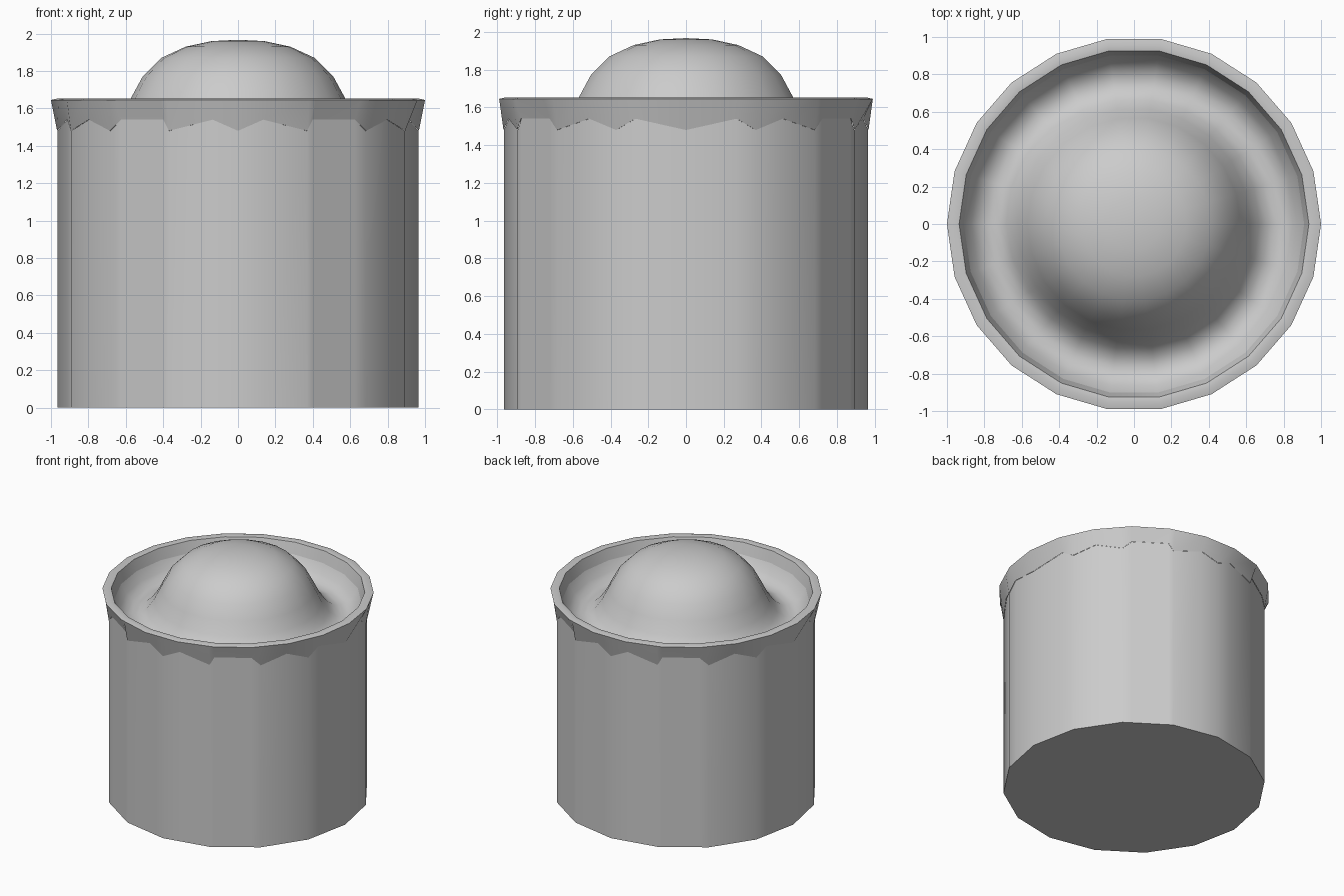
import bpy, bmesh
from math import cos, sin, pi

if "Cube" in bpy.data.objects:
    bpy.data.objects.remove(bpy.data.objects["Cube"])

UNIT = 2 * pi / 176          # common step of a 16-gon (11) and a 22-gon (8)
SIXTEEN = set(range(0, 176, 11))
TWENTYTWO = set(range(0, 176, 8))
MERGED = sorted(SIXTEEN | TWENTYTWO)


def ring(steps, radius, z, sides_step):
    """Points on a regular polygon outline; z may be a function of the step."""
    pts = []
    for s in steps:
        off = (s % sides_step) - sides_step / 2
        r = radius * cos(sides_step / 2 * UNIT) / cos(off * UNIT)
        pts.append((r * cos(s * UNIT), r * sin(s * UNIT), z(s) if callable(z) else z))
    return pts


def skin(name, rings, cap_start=False, apex=None):
    bm = bmesh.new()
    vr = [[bm.verts.new(p) for p in r] for r in rings]
    n = len(vr[0])
    for a, b in zip(vr, vr[1:]):
        for i in range(n):
            j = (i + 1) % n
            bm.faces.new((a[i], a[j], b[j], b[i]))
    if cap_start:
        bm.faces.new(vr[0][::-1])
    if apex is not None:
        top = bm.verts.new((0, 0, apex))
        for i in range(n):
            bm.faces.new((vr[-1][i], vr[-1][(i + 1) % n], top))
    me = bpy.data.meshes.new(name)
    bm.to_mesh(me)
    bm.free()
    ob = bpy.data.objects.new(name, me)
    bpy.context.collection.objects.link(ob)
    bpy.ops.object.select_all(action='DESELECT')
    ob.select_set(True)
    bpy.context.view_layer.objects.active = ob
    bpy.ops.object.shade_smooth_by_angle(angle=pi / 5)
    return ob


def zigzag(s):
    return 1.48 if s in SIXTEEN else 1.54


def lathe(name, profile, apex=None):
    steps = sorted(TWENTYTWO)
    return skin(name, [ring(steps, r, z, 8) for r, z in profile], apex=apex)


# sixteen-sided drum wall with closed bottom and jagged upper seam
skin("body_wall", [ring(MERGED, 0.965, 0, 11), ring(MERGED, 0.965, zigzag, 11)],
     cap_start=True)

# flared collar, from the jagged seam to the 22-sided lip
skin("flared_collar", [ring(MERGED, 0.967, zigzag, 11), ring(MERGED, 1.0, 1.645, 8)])

# narrow flat lip
lathe("rim_lip", [(1.0, 1.645), (0.965, 1.653), (0.935, 1.648)])

# short inner wall below the lip
lathe("inner_wall", [(0.935, 1.648), (0.91, 1.56)])

# rounded trough rising into the central dome
lathe("trough_and_dome", [
    (0.91, 1.56), (0.87, 1.49), (0.82, 1.45), (0.77, 1.44), (0.72, 1.45),
    (0.67, 1.49), (0.62, 1.56), (0.57, 1.66), (0.51, 1.77), (0.41, 1.87),
    (0.28, 1.93), (0.14, 1.96)], apex=1.967)
